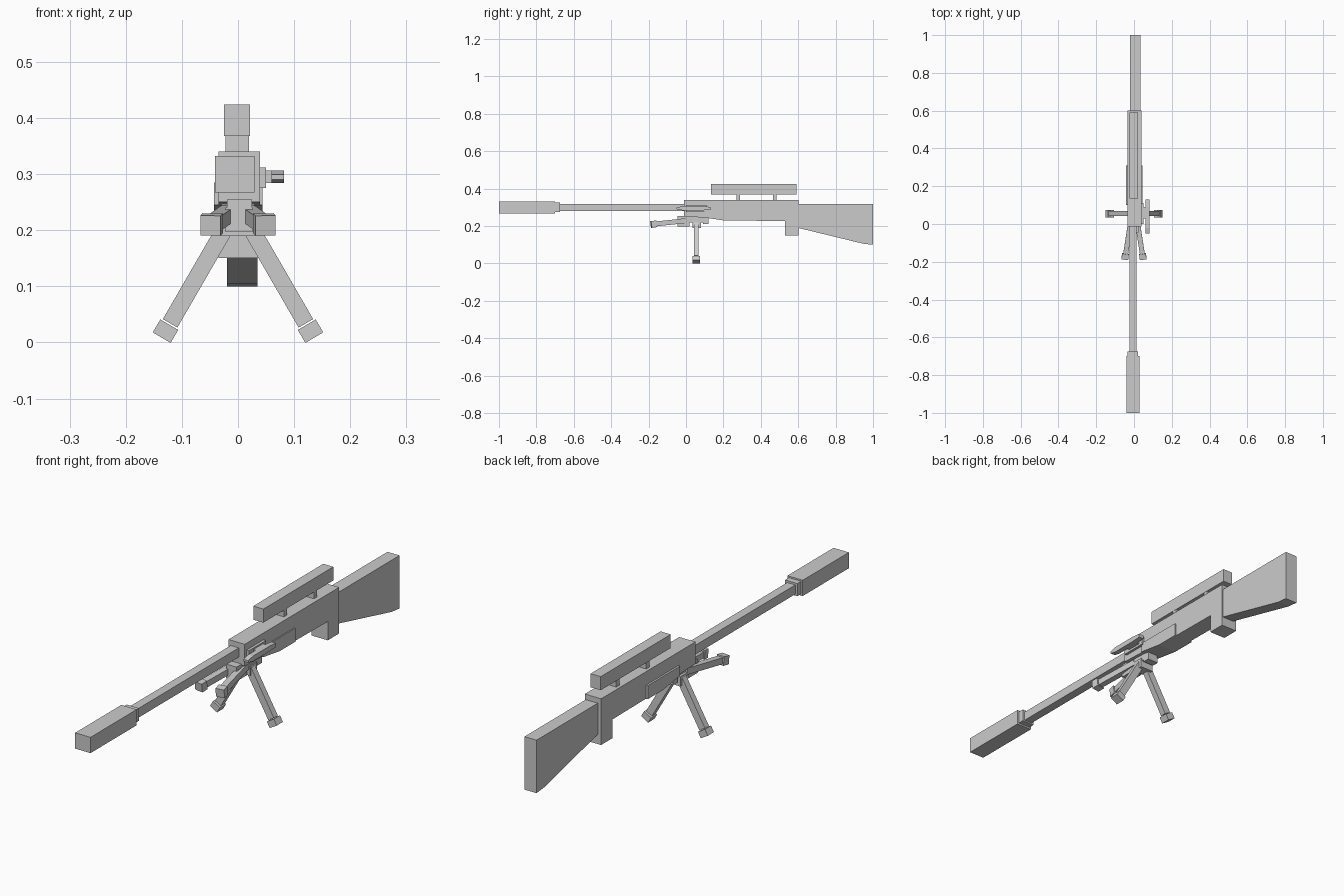
import bpy, bmesh
from mathutils import Vector

if "Cube" in bpy.data.objects:
    bpy.data.objects.remove(bpy.data.objects["Cube"])


def mesh_object(name, verts, faces):
    me = bpy.data.meshes.new(name)
    me.from_pydata(verts, [], faces)
    bm = bmesh.new()
    bm.from_mesh(me)
    bmesh.ops.recalc_face_normals(bm, faces=bm.faces)
    bm.to_mesh(me)
    bm.free()
    ob = bpy.data.objects.new(name, me)
    bpy.context.collection.objects.link(ob)
    return ob


def extrude_x(name, profile, x0, x1):
    """Side profile of (y, z) points extruded across x."""
    n = len(profile)
    verts = [(x, y, z) for x in (x0, x1) for y, z in profile]
    faces = [tuple(range(n)), tuple(range(n, 2 * n))]
    faces += [(i, (i + 1) % n, n + (i + 1) % n, n + i) for i in range(n)]
    return mesh_object(name, verts, faces)


def box(name, x, y, z):
    return extrude_x(name, [(y[0], z[0]), (y[1], z[0]), (y[1], z[1]), (y[0], z[1])], *x)


def beam(name, a, b, w, h, side):
    """Square bar from a to b, w wide along side and h thick."""
    a, b = Vector(a), Vector(b)
    d = (b - a).normalized()
    s = Vector(side)
    s = (s - d * s.dot(d)).normalized()
    t = d.cross(s)
    verts = [p + s * w / 2 * i + t * h / 2 * j for p in (a, b)
             for i, j in ((-1, -1), (1, -1), (1, 1), (-1, 1))]
    return mesh_object(name, verts, [(0, 1, 2, 3), (4, 5, 6, 7), (0, 1, 5, 4),
                                     (1, 2, 6, 5), (2, 3, 7, 6), (3, 0, 4, 7)])


# Barrel and muzzle
box("muzzle", (-.041, .029), (-1, -.70), (.267, .332))
box("muzzle_collar", (-.034, .022), (-.70, -.675), (.274, .326))
box("barrel", (-.025, .012), (-.68, .01), (.28, .318))

# Receiver with sloping underside and rear grip
extrude_x("receiver", [(-.012, .34), (.602, .34), (.602, .15), (.528, .15),
                       (.528, .227), (.31, .229), (.12, .245), (-.012, .25)], -.035, .039)
extrude_x("side_panel", [(.10, .245), (.21, .229), (.31, .229), (.31, .285), (.10, .285)], -.043, .044)

# Stock
extrude_x("stock", [(.60, .318), (1, .318), (1, .10), (.95, .105), (.60, .19)], -.02, .035)

# Scope on two mounts
box("scope", (-.025, .021), (.135, .59), (.368, .424))
for i, y in enumerate((.28, .475)):
    box(f"scope_mount_{i}", (-.022, .02), (y - .01, y + .01), (.335, .37))

# Bolt handle with tapered ends
box("bolt_base", (.035, .05), (0, .11), (.275, .312))
box("bolt_stem", (.045, .066), (.03, .09), (.284, .306))
extrude_x("bolt_handle", [(-.05, .29), (-.02, .284), (.09, .284), (.13, .287),
                          (.13, .302), (.09, .306), (-.02, .306), (-.05, .299)], .06, .082)

# Bipod mounting block
box("bipod_rail", (-.02, .025), (-.045, .12), (.22, .255))
box("bipod_block_front", (-.022, .026), (-.045, .02), (.197, .24))
box("bipod_block_rear", (-.025, .025), (.09, .12), (.21, .235))
box("bipod_hinge", (-.03, .03), (.035, .08), (.19, .23))

# Standing legs and folded legs, one of each per side
for s, label in ((-1, "left"), (1, "right")):
    beam(f"bipod_leg_{label}", (s * .018, .055, .212), (s * .121, .055, .034), .026, .03, (0, 1, 0))
    beam(f"bipod_foot_{label}", (s * .1225, .055, .0315), (s * .136, .055, .0085), .04, .037, (0, 1, 0))
    beam(f"folded_leg_{label}", (s * .015, .03, .232), (s * .045, -.165, .211), .026, .026, (1, 0, 0))
    beam(f"folded_foot_{label}", (s * .045, -.158, .212), (s * .049, -.187, .208), .036, .036, (1, 0, 0))
